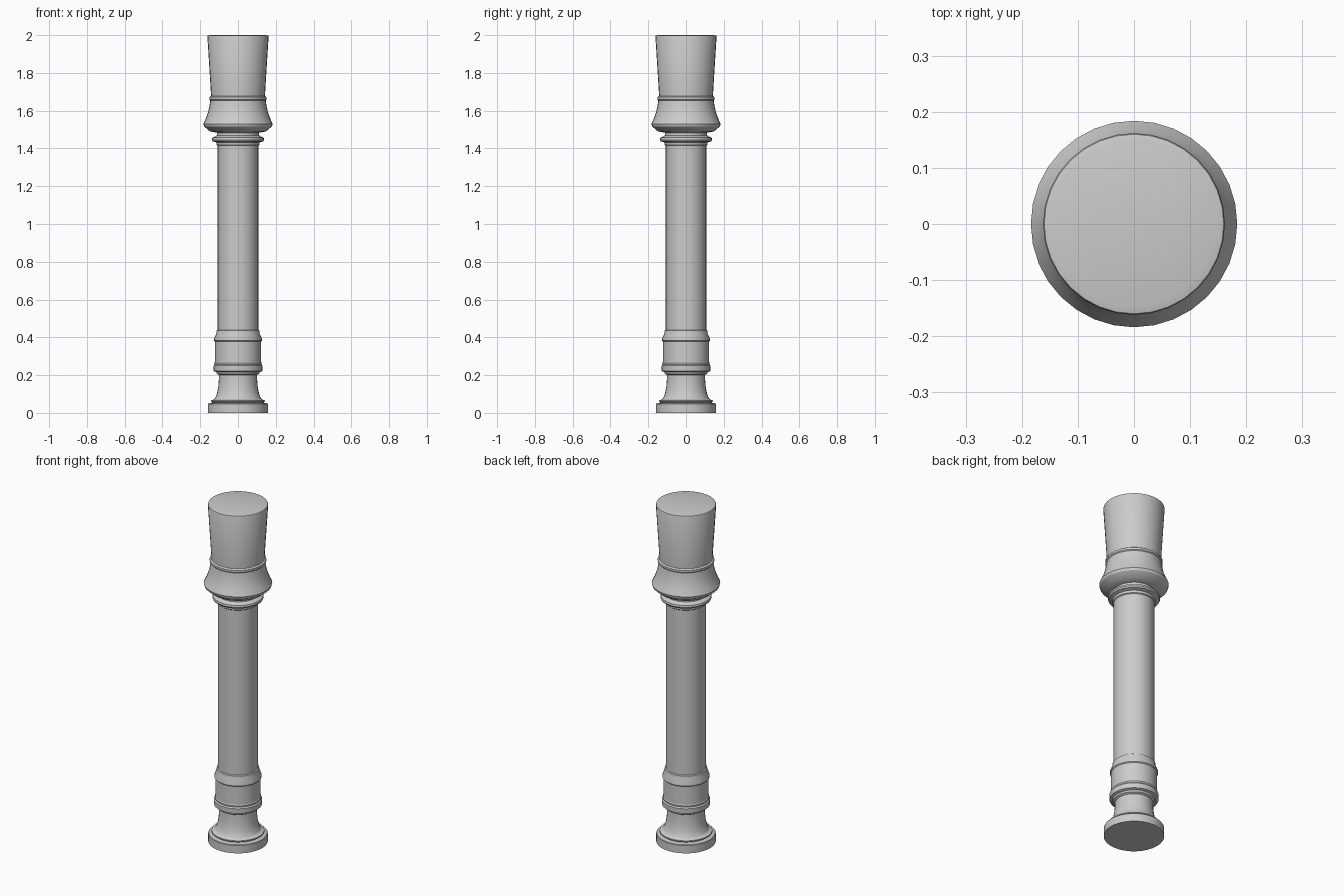
import bpy, math

if "Cube" in bpy.data.objects:
    bpy.data.objects.remove(bpy.data.objects["Cube"])

SIDES = 32


def lathe(name, profile, cap_bottom=False, cap_top=False):
    """Revolve a (radius, height) profile about z; optional end caps."""
    verts, faces = [], []
    for r, z in profile:
        for i in range(SIDES):
            a = 2 * math.pi * i / SIDES
            verts.append((r * math.cos(a), r * math.sin(a), z))
    for k in range(len(profile) - 1):
        for i in range(SIDES):
            j = (i + 1) % SIDES
            lo, hi = k * SIDES, (k + 1) * SIDES
            faces.append((lo + i, lo + j, hi + j, hi + i))
    if cap_bottom:
        faces.append(tuple(reversed(range(SIDES))))
    if cap_top:
        n = (len(profile) - 1) * SIDES
        faces.append(tuple(range(n, n + SIDES)))
    mesh = bpy.data.meshes.new(name)
    mesh.from_pydata(verts, [], faces)
    obj = bpy.data.objects.new(name, mesh)
    bpy.context.collection.objects.link(obj)
    bpy.ops.object.select_all(action='DESELECT')
    obj.select_set(True)
    bpy.context.view_layer.objects.active = obj
    bpy.ops.object.shade_smooth_by_angle(angle=math.radians(30))
    return obj


def cove(r0, z0, r1, z1, steps=6):
    """Concave quarter curve from a wide foot to a narrow neck."""
    pts = []
    for s in range(steps + 1):
        a = math.pi / 2 * s / steps
        pts.append((r1 + (r0 - r1) * (1 - math.sin(a)),
                    z0 + (z1 - z0) * (1 - math.cos(a))))
    return pts


# Parts share their rims, so the column is one continuous skin
# Round plinth with a thin fillet above
lathe("plinth", [(0.16, 0), (0.16, 0.046), (0.157, 0.05), (0.135, 0.054),
                 (0.142, 0.06), (0.142, 0.066), (0.132, 0.07)], cap_bottom=True)

# Concave flared foot
lathe("flared_foot", cove(0.132, 0.07, 0.101, 0.20))

# Lower collar: band, drum and sloped ring
lathe("lower_collar", [(0.101, 0.20), (0.112, 0.206), (0.115, 0.216),
                       (0.129, 0.221), (0.13, 0.25), (0.124, 0.257),
                       (0.125, 0.265), (0.122, 0.27), (0.122, 0.378),
                       (0.127, 0.383), (0.127, 0.392), (0.115, 0.42),
                       (0.114, 0.436), (0.108, 0.44)])

# Plain shaft
lathe("shaft", [(0.108, 0.44), (0.108, 1.415)])

# Neck ring
lathe("neck_ring", [(0.108, 1.415), (0.113, 1.419), (0.115, 1.432),
                    (0.134, 1.438), (0.138, 1.446), (0.136, 1.457),
                    (0.113, 1.468), (0.111, 1.483)])

# Bell with wide lip, tapering inward to the upper ring
lathe("bell", [(0.111, 1.483), (0.148, 1.49), (0.18, 1.517), (0.184, 1.53),
               (0.172, 1.555), (0.159, 1.59), (0.151, 1.625), (0.147, 1.655)])

# Upper ring and flared head block
lathe("head", [(0.147, 1.655), (0.152, 1.66), (0.152, 1.672), (0.143, 1.678),
               (0.143, 1.685), (0.162, 1.992), (0.16, 1.997), (0.148, 2.0)],
      cap_top=True)
